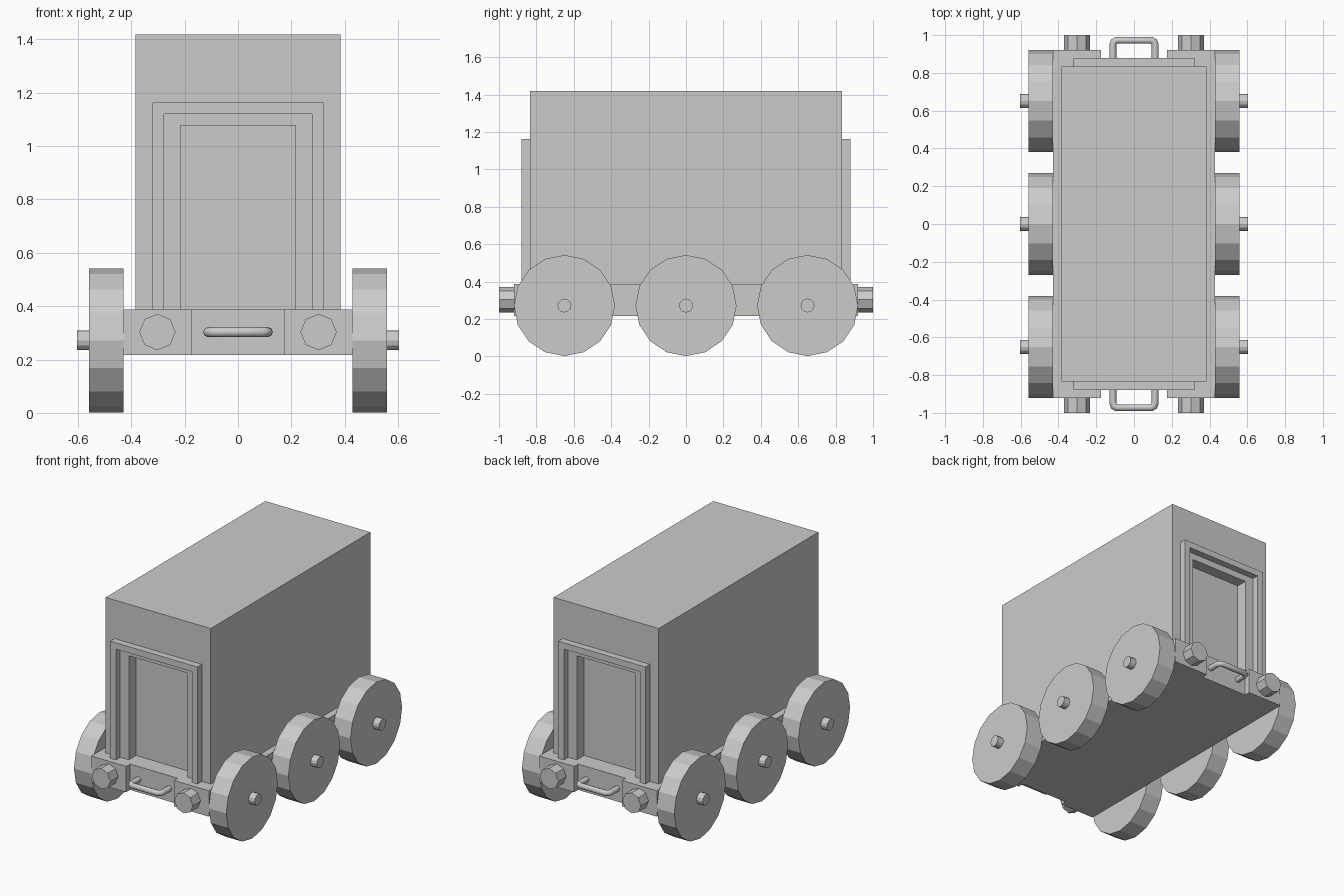
import bpy, bmesh, math
from mathutils import Vector

if "Cube" in bpy.data.objects:
    bpy.data.objects.remove(bpy.data.objects["Cube"])


def prism(name, points, axis):
    """Extrude a flat outline along the vector axis."""
    bm = bmesh.new()
    face = bm.faces.new([bm.verts.new(p) for p in points])
    geo = bmesh.ops.extrude_face_region(bm, geom=[face])
    moved = [v for v in geo["geom"] if isinstance(v, bmesh.types.BMVert)]
    bmesh.ops.translate(bm, verts=moved, vec=Vector(axis))
    bmesh.ops.recalc_face_normals(bm, faces=bm.faces)
    mesh = bpy.data.meshes.new(name)
    bm.to_mesh(mesh)
    bm.free()
    obj = bpy.data.objects.new(name, mesh)
    bpy.context.collection.objects.link(obj)
    return obj


def box(name, x0, x1, y0, y1, z0, z1):
    return prism(name, [(x0, y0, z0), (x1, y0, z0), (x1, y1, z0), (x0, y1, z0)],
                 (0, 0, z1 - z0))


def disc_x(name, x0, x1, y, z, r, n):
    pts = [(x0, y + r * math.sin(2 * math.pi * i / n), z + r * math.cos(2 * math.pi * i / n))
           for i in range(n)]
    return prism(name, pts, (x1 - x0, 0, 0))


def disc_y(name, x, z, y0, y1, r, n):
    pts = [(x + r * math.sin(2 * math.pi * i / n), y0, z + r * math.cos(2 * math.pi * i / n))
           for i in range(n)]
    return prism(name, pts, (0, y1 - y0, 0))


# Chassis with a shallow notch at each end
half = [(-0.43, -0.92), (-0.175, -0.92), (-0.175, -0.88),
        (0.175, -0.88), (0.175, -0.92), (0.43, -0.92)]
plan = half + [(-x, -y) for x, y in half]
prism("chassis", [(x, y, 0.217) for x, y in plan], (0, 0, 0.171))

# Body with a recessed door at each end
body = box("body", -0.385, 0.385, -0.835, 0.835, 0.38, 1.418)

for end, s in (("front", -1), ("back", 1)):
    cutter = box(end + "_door_cutter", -0.215, 0.215, s * 0.76, s * 0.95, 0.3, 1.077)
    cutter.hide_render = True
    cutter.hide_viewport = True
    cutter.display_type = 'WIRE'
    cut = body.modifiers.new(end + "_door", 'BOOLEAN')
    cut.operation = 'DIFFERENCE'
    cut.solver = 'EXACT'
    cut.object = cutter

    # Door surround
    frame = [(-0.32, 0.385), (-0.32, 1.163), (0.32, 1.163), (0.32, 0.385),
             (0.278, 0.385), (0.278, 1.121), (-0.278, 1.121), (-0.278, 0.385)]
    prism(end + "_door_frame", [(x, s * 0.83, z) for x, z in frame], (0, s * 0.05, 0))

    # Buffers
    for side, sx in (("left", -1), ("right", 1)):
        disc_y(f"{end}_{side}_buffer", sx * 0.302, 0.303, s * 0.91, s * 1.0, 0.068, 8)

    # Coupling loop: rounded tube bent into a U
    path = [(-0.112, 0.87), (-0.112, 0.945), (-0.107, 0.964), (-0.092, 0.973),
            (0.092, 0.973), (0.107, 0.964), (0.112, 0.945), (0.112, 0.87)]
    curve = bpy.data.curves.new(end + "_coupling", 'CURVE')
    curve.dimensions = '3D'
    curve.bevel_depth = 0.019
    curve.bevel_resolution = 2
    line = curve.splines.new('POLY')
    line.points.add(len(path) - 1)
    for p, (x, y) in zip(line.points, path):
        p.co = (x, s * y, 0.303, 1)
    bpy.context.collection.objects.link(bpy.data.objects.new(end + "_coupling", curve))

# Wheels and axles
for place, y in (("front", -0.65), ("middle", 0.0), ("rear", 0.65)):
    disc_x(place + "_axle", -0.603, 0.603, y, 0.272, 0.037, 12)
    for side, sx in (("left", -1), ("right", 1)):
        disc_x(f"{place}_{side}_wheel", sx * 0.43, sx * 0.558, y, 0.272, 0.27, 16)
